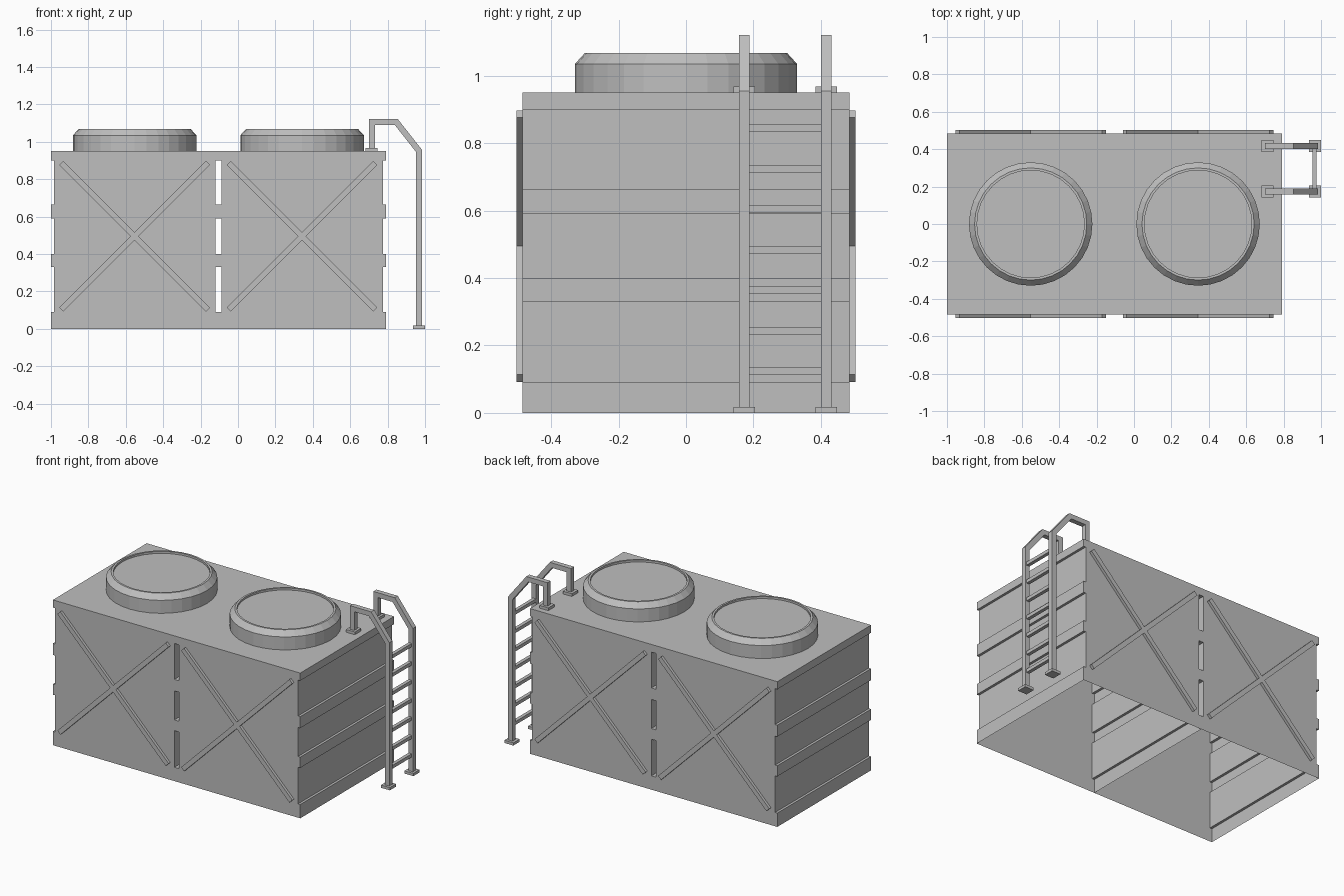
import bpy, bmesh, math
from mathutils import Vector

cube = bpy.data.objects.get("Cube")
if cube:
    bpy.data.objects.remove(cube, do_unlink=True)

grey = bpy.data.materials.new("plain_grey")
grey.use_nodes = True
COLOUR = (0.52, 0.52, 0.52, 1)
grey.diffuse_color = COLOUR
grey.node_tree.nodes["Principled BSDF"].inputs["Base Color"].default_value = COLOUR


def finish(name, bm):
    bmesh.ops.recalc_face_normals(bm, faces=bm.faces)
    mesh = bpy.data.meshes.new(name)
    bm.to_mesh(mesh)
    bm.free()
    mesh.materials.append(grey)
    obj = bpy.data.objects.new(name, mesh)
    bpy.context.collection.objects.link(obj)
    return obj


def extrude(name, profile, y0, y1, open_bottom=False):
    """Extrude an x-z outline along y; the closing edge can be left open."""
    bm = bmesh.new()
    a = [bm.verts.new((x, y0, z)) for x, z in profile]
    b = [bm.verts.new((x, y1, z)) for x, z in profile]
    bm.faces.new(a)
    bm.faces.new(b[::-1])
    n = len(a)
    for i in range(n - 1 if open_bottom else n):
        j = (i + 1) % n
        bm.faces.new((a[i], b[i], b[j], a[j]))
    return finish(name, bm)


def box(name, x0, x1, y0, y1, z0, z1):
    return extrude(name, [(x0, z0), (x1, z0), (x1, z1), (x0, z1)], y0, y1)


def ribbon(points, width):
    """Outline of a constant-width strip with mitred corners."""
    pts = [Vector(p) for p in points]
    dirs = [(q - p).normalized() for p, q in zip(pts, pts[1:])]
    left, right = [], []
    for i, p in enumerate(pts):
        d0, d1 = dirs[max(i - 1, 0)], dirs[min(i, len(dirs) - 1)]
        n0, n1 = Vector((-d0.y, d0.x)), Vector((-d1.y, d1.x))
        m = (n0 + n1).normalized()
        m *= width / 2 / m.dot(n0)
        left.append(p + m)
        right.append(p - m)
    return [tuple(v) for v in left + right[::-1]]


def lathe(name, profile, x, sides=32):
    """Revolve an r-z profile about a vertical axis and cap the last ring."""
    bm = bmesh.new()
    rings = []
    for r, z in profile:
        angles = [2 * math.pi * k / sides for k in range(sides)]
        rings.append([bm.verts.new((x + r * math.cos(t), r * math.sin(t), z)) for t in angles])
    for a, b in zip(rings, rings[1:]):
        for k in range(sides):
            j = (k + 1) % sides
            bm.faces.new((a[k], a[j], b[j], b[k]))
    bm.faces.new(rings[-1])
    return finish(name, bm)


HALF, DEPTH, TOP, STEP = 0.4475, 0.485, 0.95, 0.016
GROOVES = [(0.09, 0.33), (0.40, 0.59), (0.665, 0.90)]

# Two open-bottomed housings with grooved end walls
for side, cx in (("right", -0.5525), ("left", 0.3425)):
    edge = [(HALF, 0)]
    for lo, hi in GROOVES:
        edge += [(HALF, lo), (HALF - STEP, lo), (HALF - STEP, hi), (HALF, hi)]
    edge.append((HALF, TOP))
    outline = [(cx + x, z) for x, z in edge] + [(cx - x, z) for x, z in reversed(edge)]
    extrude(side + "_housing", outline, -DEPTH, DEPTH, open_bottom=True)

    # Fan cowl with chamfered rim and sunken lid
    lathe(side + "_fan_cowl",
          [(0.33, TOP), (0.33, 1.035), (0.30, 1.068), (0.287, 1.068), (0.287, 1.055)], cx)

    # Crossed braces on front and back: one long bar and two half bars
    r, w, mid = 0.392, 0.03, 0.495
    gap = w / 2 / math.sqrt(2)
    bars = {"long": ((-r, -r), (r, r)),
            "upper": ((-r, r), (-gap, gap)),
            "lower": ((gap, -gap), (r, -r))}
    for face, y0, y1 in (("front", -0.503, -DEPTH), ("back", DEPTH, 0.503)):
        for bar, ends in bars.items():
            strip = ribbon([(cx + x, mid + z) for x, z in ends], w)
            extrude(f"{side}_{face}_{bar}_brace", strip, y0, y1)

# Ladder rails with foot plates
RAIL = [(0.969, 0.01), (0.969, 0.95), (0.846, 1.106), (0.716, 1.106), (0.716, 0.96)]
for side, y in (("near", 0.173), ("far", 0.416)):
    extrude(side + "_ladder_rail", ribbon(RAIL, 0.032), y - 0.016, y + 0.016)
    box(side + "_ground_foot", 0.936, 1.0, y - 0.032, y + 0.032, 0, 0.018)
    box(side + "_roof_foot", 0.683, 0.747, y - 0.032, y + 0.032, TOP, TOP + 0.018)

# Ladder rungs
for i in range(7):
    z = 0.123 + 0.1203 * i
    box(f"ladder_rung_{i + 1}", 0.954, 0.977, 0.189, 0.400, z - 0.011, z + 0.011)
